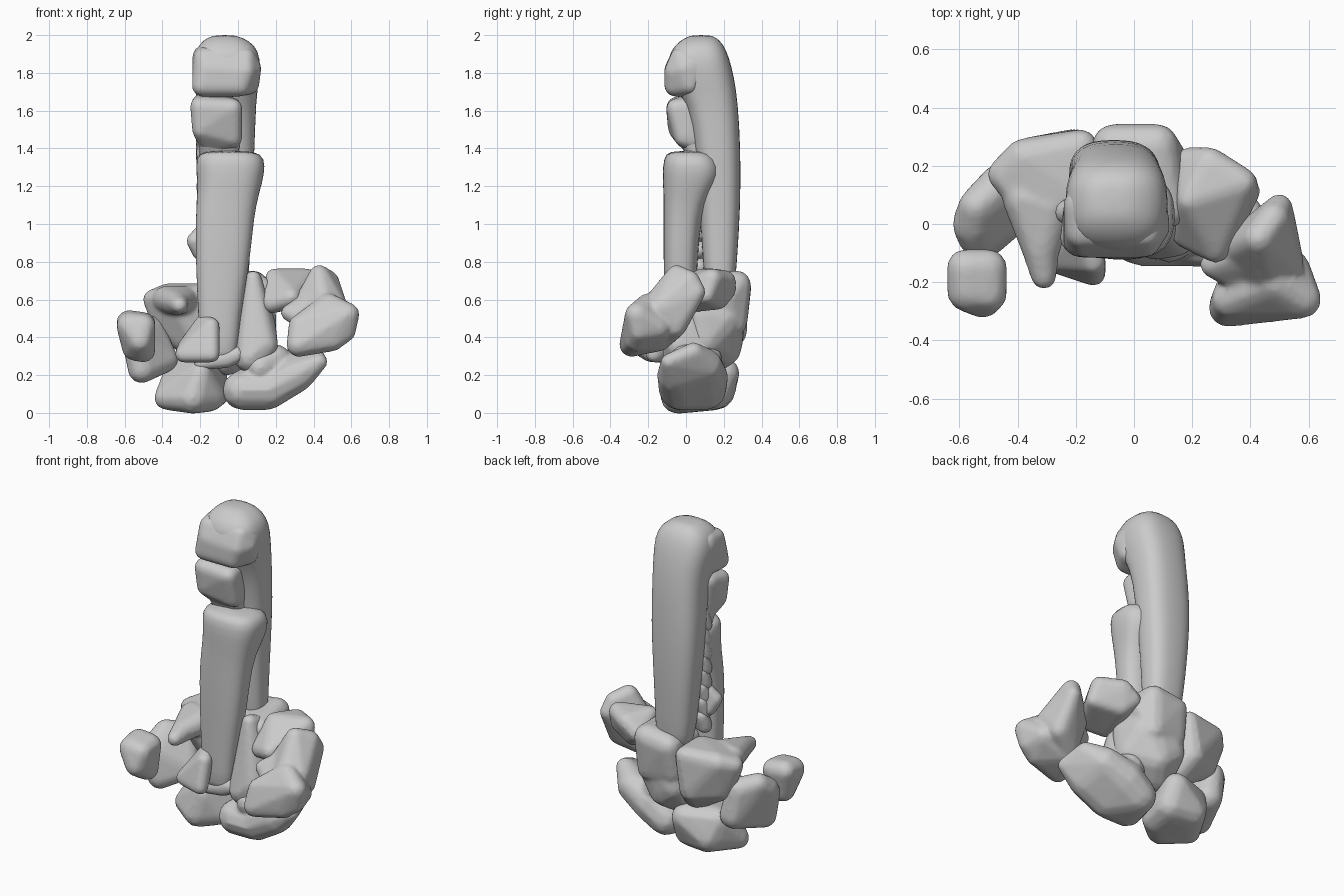
import bpy, bmesh, math
from mathutils import Vector, Matrix

default_cube = bpy.data.objects.get("Cube")
if default_cube:
    bpy.data.objects.remove(default_cube, do_unlink=True)

UNIT = 0.01  # measurements below are in hundredths

bone_grey = bpy.data.materials.new("bone grey")
bone_grey.use_nodes = True
colour = (0.6, 0.6, 0.6, 1)
bone_grey.diffuse_color = colour
bone_grey.node_tree.nodes["Principled BSDF"].inputs["Base Color"].default_value = colour


def make_object(name, mesh_builder):
    """Turn a bmesh into a smooth shaded object."""
    mesh = bpy.data.meshes.new(name)
    bmesh.ops.recalc_face_normals(mesh_builder, faces=mesh_builder.faces)
    for face in mesh_builder.faces:
        face.smooth = True
    mesh_builder.to_mesh(mesh)
    mesh_builder.free()
    mesh.materials.append(bone_grey)
    item = bpy.data.objects.new(name, mesh)
    bpy.context.scene.collection.objects.link(item)
    return item


def shaft(name, sections, squareness=0.75, segments=24):
    """Loft rounded-square rings; each section is height, centre x, y, radius x, y."""
    builder = bmesh.new()
    rings = []
    for height, cx, cy, rx, ry in sections:
        ring = []
        for step in range(segments):
            angle = math.tau * step / segments
            c, s = math.cos(angle), math.sin(angle)
            px = cx + rx * math.copysign(abs(c) ** squareness, c)
            py = cy + ry * math.copysign(abs(s) ** squareness, s)
            ring.append(builder.verts.new(Vector((px, py, height)) * UNIT))
        rings.append(ring)
    for lower, upper in zip(rings, rings[1:]):
        for i in range(segments):
            j = (i + 1) % segments
            builder.faces.new((lower[i], lower[j], upper[j], upper[i]))
    builder.faces.new(rings[0])
    builder.faces.new(rings[-1])
    item = make_object(name, builder)
    item.modifiers.new("rounding", 'SUBSURF').levels = 1
    return item


def add_hull(builder, lumps):
    """Wrap a convex skin around balls given as x, y, z, radius."""
    part = bmesh.new()
    for x, y, z, radius in lumps:
        bmesh.ops.create_icosphere(part, subdivisions=2, radius=(radius + 0.5) * UNIT,
                                   matrix=Matrix.Translation(Vector((x, y, z)) * UNIT))
    result = bmesh.ops.convex_hull(part, input=part.verts)
    spare = {e for e in result["geom_interior"] if isinstance(e, bmesh.types.BMVert)}
    bmesh.ops.delete(part, geom=list(spare), context='VERTS')
    bmesh.ops.recalc_face_normals(part, faces=part.faces)
    temporary = bpy.data.meshes.new("temporary")
    part.to_mesh(temporary)
    part.free()
    builder.from_mesh(temporary)
    bpy.data.meshes.remove(temporary)


def knobbly(name, *groups):
    """Fuse several hulls into one softened bone."""
    builder = bmesh.new()
    for lumps in groups:
        add_hull(builder, lumps)
    item = make_object(name, builder)
    fuse = item.modifiers.new("fuse", 'REMESH')
    fuse.mode = 'VOXEL'
    fuse.voxel_size = 0.012
    fuse.use_smooth_shade = True
    soften = item.modifiers.new("soften", 'SMOOTH')
    soften.factor = 0.5
    soften.iterations = 6
    return item


# Long bones of the folded digit
shaft("rear_long_bone", [
    (64, -5, 18, 8, 6), (67, -5, 18, 11, 8), (80, -6, 18, 12, 9),
    (110, -7, 18, 14, 11), (140, -7, 17, 16, 12), (165, -6, 14, 15.5, 13.5),
    (178, -6, 8, 17.5, 17.5), (188, -6, 6.5, 18, 16.5), (195, -6, 7, 15, 13),
    (199, -7, 8, 9, 8), (200, -7, 8, 4, 4)])
shaft("front_long_bone", [
    (27, -10, -3, 7, 5), (30, -10, -3, 10, 8), (50, -10, -3, 11, 8),
    (80, -8, -3, 14.5, 9), (105, -7, -2, 15.5, 10), (117, -5, 1, 16.5, 13),
    (126, -4, 3.5, 18, 16), (135, -4, 2.5, 18.5, 14.5), (139, -5, 1, 14, 10)])

# Short bones tucked below the knuckle
knobbly("knuckle_cap",
        [(-18, -3, 188, 5), (4, -3, 188, 5), (-19, -6, 173, 5), (1, -6, 173, 5),
         (-17, -6, 182, 5), (4, -6, 181, 5), (7, -1, 182, 5), (6, 2, 174, 5),
         (-17, 6, 188, 7), (4, 6, 186, 7), (-16, 6, 173, 6)])
knobbly("middle_short_bone",
        [(-20, -5, 162, 5), (-3, -5, 161, 5), (-19, -4, 150, 5), (-3, -1, 146, 5),
         (-19, 5, 164, 5), (-4, 5, 162, 5), (-15, 4, 142, 5), (-4, 4, 144, 5)])
knobbly("tip_short_bone",
        [(-16, 1, 146, 5), (-4, 2, 146, 5), (-15, 7, 134, 5), (-5, 7, 134, 5),
         (-15, 9, 150, 5)])
# Row of small nodules down the side
for number, height in enumerate(range(74, 140, 9)):
    knobbly("side_nodule_" + str(number),
            [(-18, 7, height, 4), (-17, 9, height + 7, 4), (-10, 7, height + 3, 4)])
knobbly("side_spur", [(-23, 4, 91, 4), (-20, 6, 85, 4), (-19, 6, 97, 3)])

# Wing-shaped bone on the left flank
knobbly("left_wing_bone",
        [(43, -5, 73, 5), (48, 2, 70, 5), (50, 6, 64, 4), (36, -8, 58, 6),
         (40, -12, 42, 7), (50, -6, 46, 6), (47, -20, 50, 8), (52, -14, 55, 6)],
        [(58, -26, 52, 6), (57, -25, 43, 5), (32, -29, 36, 6), (33, -26, 46, 6),
         (50, -26, 39, 6), (48, -20, 57, 6), (38, -14, 39, 6), (54, -15, 45, 6)],
        [(27, -14, 53, 4), (38, -10, 58, 6), (40, -18, 48, 7)])
knobbly("left_block_bone",
        [(19, 21, 65, 5), (26, 21, 70, 5), (37, 14, 71, 5), (39, 11, 62, 4),
         (28, -8, 61, 5), (18, -3, 58, 5), (19, 8, 72, 4), (24, 17, 60, 5)])
knobbly("left_inner_bone",
        [(8, 0, 71, 4), (9, 8, 68, 4), (12, 0, 45, 8), (7, -3, 30, 9), (11, 8, 32, 9),
         (14, -4, 36, 7)])

# Lower cradle
knobbly("lower_left_crescent",
        [(2, -4, 12, 10), (6, 11, 12, 10), (16, -4, 12, 10), (16, 11, 19, 11)],
        [(16, -4, 12, 10), (16, 11, 19, 11), (31, -6, 20, 9), (29, 10, 25, 9)],
        [(31, -6, 20, 9), (29, 10, 25, 9), (43, -9, 27, 4), (39, 4, 32, 5)],
        [(12, -6, 24, 7), (20, 0, 28, 8), (12, 10, 28, 9)])
knobbly("lower_right_bone",
        [(-38, 3, 8, 6), (-24, -5, 8, 8), (-15, 2, 9, 8), (-14, 15, 11, 9),
         (-27, 16, 12, 10), (-20, -5, 21, 6), (-14, 20, 21, 8), (-31, 14, 21, 8)])
knobbly("front_wedge_bone",
        [(-29, -12, 31, 4), (-14, -17, 31, 4), (-14, -13, 46, 4), (-18, -4, 48, 4),
         (-27, -2, 34, 5)])
knobbly("front_pebble_bone", [(-6, -6, 28, 4), (0, -6, 31, 4), (-20, -7, 26, 3)])

# Middle row at the rear
knobbly("rear_centre_bone",
        [(-7, 27, 66, 7), (8, 27, 68, 7), (12, 22, 60, 6), (12, 5, 66, 6),
         (-6, 6, 64, 7), (-8, 24, 50, 7), (7, 25, 48, 7)],
        [(-5, 19, 52, 11), (7, 19, 50, 11), (-6, 12, 30, 10), (0, 20, 34, 9),
         (12, 10, 38, 8), (-8, 22, 40, 8), (12, 8, 52, 8)])
knobbly("rear_right_bone",
        [(-45, 17, 60, 5), (-38, 23, 62, 6), (-18, 27, 63, 5), (-18, 10, 62, 6),
         (-34, 5, 60, 6), (-22, 24, 43, 8), (-36, 17, 45, 8), (-18, 14, 34, 8)],
        [(-38, 9, 60, 7), (-28, 6, 60, 7), (-32, -9, 58, 6)],
        [(-32, -9, 58, 6), (-31, -18, 57, 4)])
knobbly("right_side_bone",
        [(-55, 0, 42, 7), (-51, -4, 23, 7), (-46, 13, 44, 7), (-43, 14, 28, 8),
         (-38, 6, 28, 6), (-54, 6, 47, 6), (-54, -5, 38, 6)])
knobbly("right_pebble_bone",
        [(-58, -15, 48, 6), (-50, -15, 47, 6), (-57, -23, 46, 7), (-52, -26, 38, 6),
         (-50, -18, 33, 6), (-55, -18, 34, 6), (-50, -24, 46, 6)])
